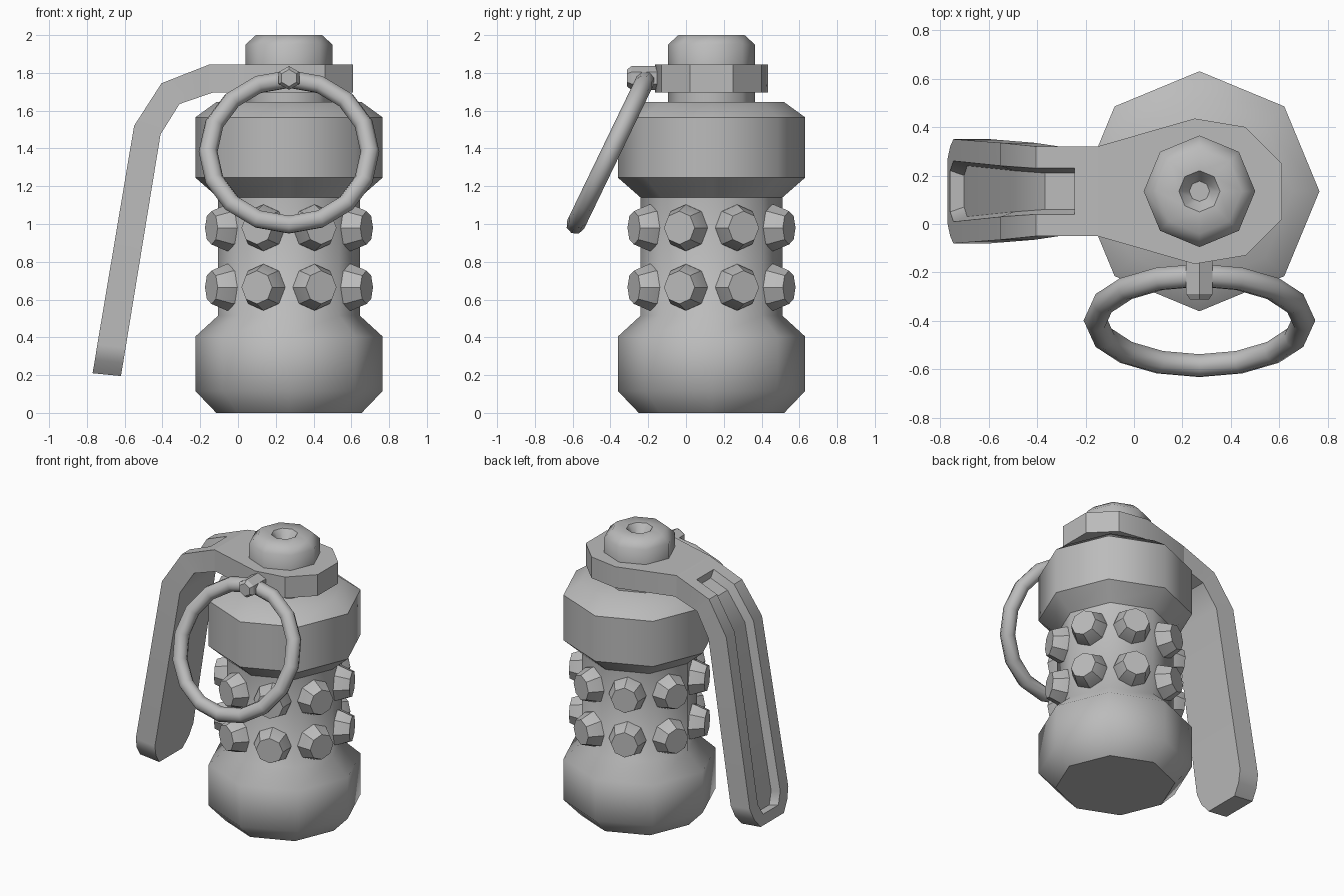
import bpy, bmesh, math
from mathutils import Matrix, Vector

if "Cube" in bpy.data.objects:
    bpy.data.objects.remove(bpy.data.objects["Cube"])

grey = bpy.data.materials.new("plain grey metal")
grey.use_nodes = True
COLOR = (0.5, 0.5, 0.5, 1)
grey.diffuse_color = COLOR
grey.node_tree.nodes["Principled BSDF"].inputs["Base Color"].default_value = COLOR

CX, CY = 0.27, 0.135   # body axis


def finish(ob, angle):
    ob.data.materials.clear()
    ob.data.materials.append(grey)
    bpy.ops.object.select_all(action='DESELECT')
    ob.select_set(True)
    bpy.context.view_layer.objects.active = ob
    bpy.ops.object.shade_smooth_by_angle(angle=math.radians(angle))
    return ob


def skin(name, rings, angle=46):
    """Join successive closed loops of points into a capped solid."""
    bm = bmesh.new()
    loops = [[bm.verts.new(p) for p in ring] for ring in rings]
    n = len(loops[0])
    for a, b in zip(loops, loops[1:]):
        for i in range(n):
            j = (i + 1) % n
            bm.faces.new((a[i], a[j], b[j], b[i]))
    bm.faces.new(loops[0])
    bm.faces.new(loops[-1])
    bmesh.ops.remove_doubles(bm, verts=bm.verts, dist=0.0005)
    bmesh.ops.recalc_face_normals(bm, faces=bm.faces)
    mesh = bpy.data.meshes.new(name)
    bm.to_mesh(mesh)
    bm.free()
    ob = bpy.data.objects.new(name, mesh)
    bpy.context.collection.objects.link(ob)
    return finish(ob, angle)


def lathe(name, profile, matrix, sides=8, angle=46):
    """Turn (radius, height) pairs about the local z axis."""
    rings = []
    for r, z in profile:
        rings.append([matrix @ Vector((r * math.cos(math.tau * i / sides),
                                       r * math.sin(math.tau * i / sides), z))
                      for i in range(sides)])
    return skin(name, rings, angle)


# Octagonal body and cap
axis = Matrix.Translation((CX, CY, 0))
lathe("body", [(.385, 0), (.495, .115), (.495, .405), (.375, .515), (.375, 1.14),
               (.495, 1.245), (.495, 1.565), (.385, 1.645)], axis)
lathe("neck", [(.23, 1.62), (.23, 1.72)], axis)
lathe("cap", [(.23, 1.82), (.23, 1.95), (.175, 2), (.085, 2), (.042, 1.94)], axis)

# Two rows of studs, one on each body face
for row, z in enumerate((.665, .98)):
    for k in range(8):
        a = math.radians(22.5 + 45 * k)
        out = Vector((math.cos(a), math.sin(a), 0))
        m = Matrix.Translation((CX, CY, z)) @ out.to_track_quat('Z', 'Y').to_matrix().to_4x4()
        lathe(f"stud_{row + 1}_{k + 1}", [(.122, .32), (.122, .36), (.088, .445)], m, angle=30)

# Collar plate that carries the lever
half = [(-.15, .185), (.25, .3), (.46, .265), (.61, .115)]
outline = half + [(x, -y) for x, y in reversed(half)]
skin("lever_collar", [[(x, CY + y, z) for x, y in outline] for z in (1.695, 1.845)], 30)

# Bent lever with a groove: outer point, inner point, half width, groove half width, depth
stations = [
    ((-.15, 1.845), (-.135, 1.695), .185, .095, 0),
    ((-.245, 1.808), (-.22, 1.666), .185, .095, 0),
    ((-.245, 1.808), (-.22, 1.666), .185, .095, .4),
    ((-.405, 1.745), (-.31, 1.635), .185, .095, .4),
    ((-.55, 1.52), (-.41, 1.475), .2, .105, .38),
    ((-.745, .36), (-.595, .345), .215, .125, .38),
    ((-.758, .28), (-.608, .265), .185, .085, .38),
    ((-.758, .28), (-.608, .265), .185, .085, 0),
    ((-.77, .21), (-.62, .195), .13, .085, 0),
]
rings = []
for outer, inner, w, g, depth in stations:
    o, i = Vector(outer), Vector(inner)
    f = o.lerp(i, depth)
    floor_w = g - .02 if depth else g
    side = [(i, w), (o, w), (o, g), (f, floor_w)]
    section = side + [(p, -y) for p, y in reversed(side)]
    rings.append([(p.x, CY + y, p.y) for p, y in section])
lever = skin("lever", rings, 28)
lever.modifiers.new("even_shading", 'WEIGHTED_NORMAL').keep_sharp = True

# Hexagonal safety pin pointing forward
pin = Matrix.Translation((CX, 0, 1.773)) @ Matrix.Rotation(math.pi / 2, 4, 'X') @ Matrix.Rotation(math.pi / 2, 4, 'Z')
lathe("pin", [(.063, .1), (.063, .288), (.045, .312)], pin, sides=6, angle=30)

# Pull ring hanging forward from the pin
bpy.ops.mesh.primitive_torus_add(major_segments=16, minor_segments=8, major_radius=.428,
                                 minor_radius=.05, location=(CX, -.398, 1.382),
                                 rotation=(math.radians(64.2), 0, 0))
ring = bpy.context.object
ring.name = "pull_ring"
finish(ring, 60)
